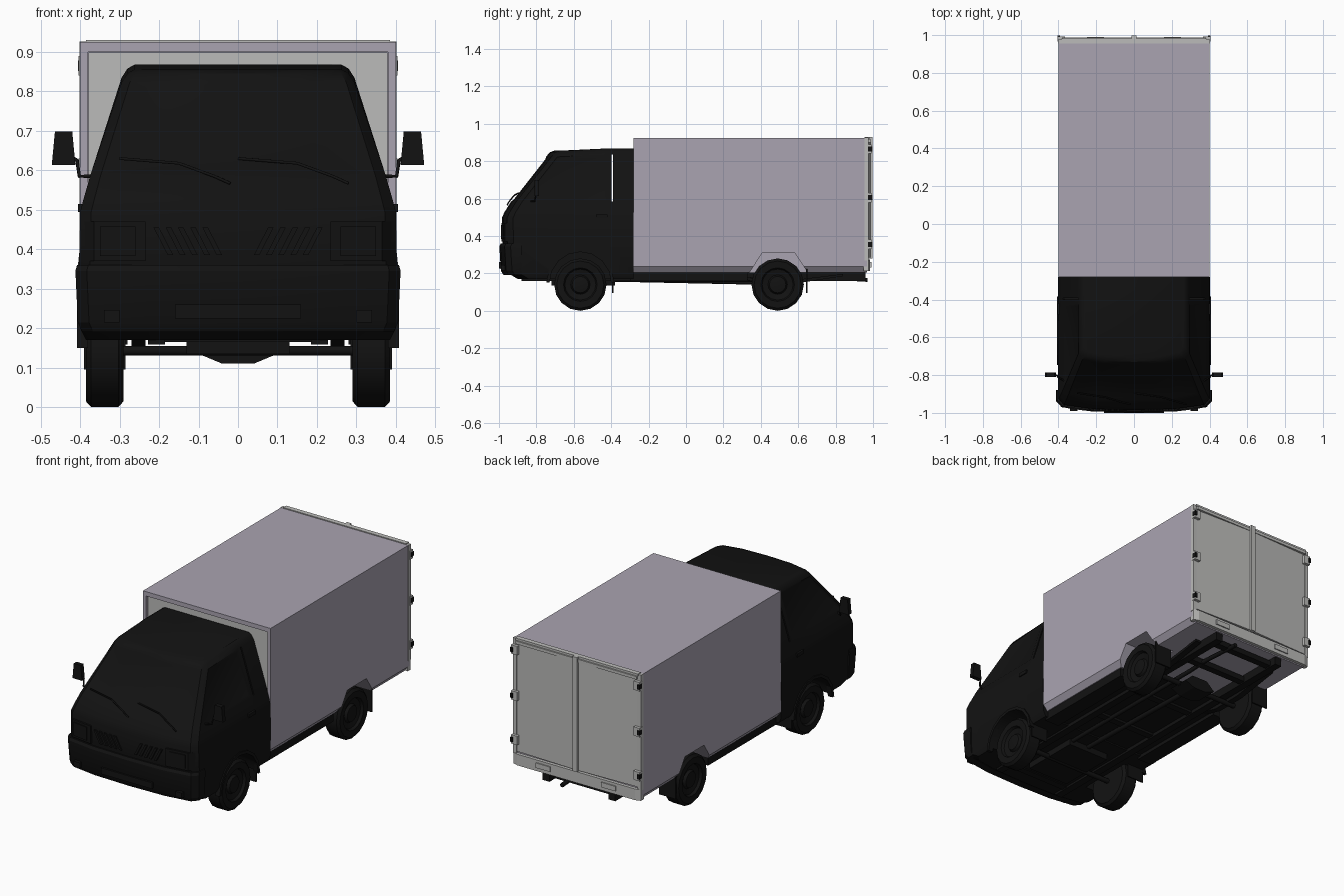
import bpy, bmesh, math

if "Cube" in bpy.data.objects:
    bpy.data.objects.remove(bpy.data.objects["Cube"])

def material(name, r, g, b):
    m = bpy.data.materials.new(name)
    m.diffuse_color = (r, g, b, 1)
    m.use_nodes = True
    m.node_tree.nodes["Principled BSDF"].inputs["Base Color"].default_value = m.diffuse_color
    return m

BLACK = material("black_paint", .006, .006, .006)
LILAC = material("lilac_panel", .40, .37, .44)
GREY = material("grey_panel", .50, .50, .49)

def finish(name, bm, mat, mirror=False):
    bmesh.ops.recalc_face_normals(bm, faces=bm.faces)
    me = bpy.data.meshes.new(name)
    bm.to_mesh(me)
    bm.free()
    ob = bpy.data.objects.new(name, me)
    bpy.context.collection.objects.link(ob)
    me.materials.append(mat)
    if mirror:
        ob.modifiers.new("mirror", 'MIRROR')
    return ob

def prism(name, pts, axis, a, b, mat, mirror=False):
    """Extrude a 2D outline along x, y or z from a to b."""
    put = {'x': lambda p, t: (t, p[0], p[1]),
           'y': lambda p, t: (p[0], t, p[1]),
           'z': lambda p, t: (p[0], p[1], t)}[axis]
    bm = bmesh.new()
    lo = [bm.verts.new(put(p, a)) for p in pts]
    hi = [bm.verts.new(put(p, b)) for p in pts]
    bm.faces.new(lo)
    bm.faces.new(hi)
    for i in range(len(pts)):
        j = (i + 1) % len(pts)
        bm.faces.new((lo[i], lo[j], hi[j], hi[i]))
    return finish(name, bm, mat, mirror)

def box(name, x0, x1, y0, y1, z0, z1, mat, mirror=False):
    return prism(name, [(x0, y0), (x1, y0), (x1, y1), (x0, y1)], 'z', z0, z1, mat, mirror)

def cut(ob, cutter):
    """Subtract the cutter, then throw it away."""
    cutter.hide_render = True
    m = ob.modifiers.new("cut", 'BOOLEAN')
    m.operation, m.solver, m.object = 'DIFFERENCE', 'EXACT', cutter
    dg = bpy.context.evaluated_depsgraph_get()
    me = bpy.data.meshes.new_from_object(ob.evaluated_get(dg))
    ob.modifiers.clear()
    ob.data = me
    bpy.data.objects.remove(cutter)

def loft(rings, sides, drop=0.0):
    """Stack bowed-front rings (z, half width, front y); returns bmesh and wall faces."""
    bm = bmesh.new()
    loops, walls = [], []
    for z, w, f in rings:
        half = [(w * .55, f + .006), (w * .93, f + .028), (w, f + .06)] + [(w, y) for y in sides]
        pts = [(-x, y) for x, y in reversed(half)] + [(0, f)] + half
        loops.append([bm.verts.new((x, y, z - (drop if z > .8 and y < -.5 else 0))) for x, y in pts])
    n = len(loops[0])
    for a, b in zip(loops, loops[1:]):
        walls.append([bm.faces.new((a[i], a[(i + 1) % n], b[(i + 1) % n], b[i])) for i in range(n)])
    bm.faces.new(loops[0])
    bm.faces.new(loops[-1])
    bmesh.ops.recalc_face_normals(bm, faces=bm.faces)
    return bm, walls

def tube(name, pts, r, mat, mirror=False):
    cu = bpy.data.curves.new(name, 'CURVE')
    cu.dimensions = '3D'
    cu.bevel_depth, cu.bevel_resolution, cu.use_fill_caps = r, 1, True
    sp = cu.splines.new('POLY')
    sp.points.add(len(pts) - 1)
    for p, c in zip(sp.points, pts):
        p.co = (*c, 1)
    cu.materials.append(mat)
    ob = bpy.data.objects.new(name, cu)
    bpy.context.collection.objects.link(ob)
    if mirror:
        ob.modifiers.new("mirror", 'MIRROR')

# Cab shell with recessed windscreen and side windows
bm, walls = loft([(.17, .385, -.90), (.20, .40, -.95), (.36, .403, -.982), (.495, .40, -.985),
                  (.525, .392, -.972), (.585, .375, -.935), (.835, .295, -.748),
                  (.858, .28, -.73), (.868, .262, -.705)], [-.42, -.28], .012)
glass = walls[5]
for group in (glass[3:7], glass[1:2], glass[8:9]):
    bmesh.ops.inset_region(bm, faces=group, thickness=.014, depth=-.005, use_even_offset=True)
cab = finish("cab", bm, BLACK)
arch = [(-.565 + .165 * math.cos(t * math.pi / 8), .15 + .165 * math.sin(t * math.pi / 8)) for t in range(16)]
for s in (-1, 1):
    cut(cab, prism("arch_cutter", arch, 'x', s * .27, s * .5, BLACK))
cut(cab, box("slit_cutter", -.5, .5, -.399, -.391, .585, .835, BLACK))

# Fender lips over the front wheels
lip = [(-.565 + r * math.cos(t * math.pi / 8), .15 + r * math.sin(t * math.pi / 8))
       for r, ts in ((.165, range(9)), (.182, range(8, -1, -1))) for t in ts]
prism("fender_lip", lip, 'x', .38, .408, BLACK, True)

# Front bumper with fog lamps and plate
bm, _ = loft([(.19, .395, -.975), (.215, .406, -.99), (.345, .412, -.998), (.36, .408, -.99)], [-.88])
finish("front_bumper", bm, BLACK)
box("fog_lamp", .30, .34, -.99, -.95, .215, .246, BLACK, True)
box("plate_panel", -.16, .16, -1.0, -.98, .225, .26, BLACK)

# Headlamps and slanted grille slats
prism("headlamp_frame", [(.235, -.986), (.365, -.968), (.395, -.93), (.235, -.93)], 'z', .37, .47, BLACK, True)
prism("headlamp_lens", [(.26, -.988), (.35, -.976), (.35, -.94), (.26, -.94)], 'z', .383, .458, BLACK, True)
for i in range(5):
    x = .04 + i * .031
    prism("grille_slat", [(x, .385), (x + .014, .385), (x + .05, .455), (x + .036, .455)],
          'y', -.989, -.97, BLACK, True)

# Door handles, wipers, mirrors
box("door_handle", .39, .406, -.48, -.42, .495, .515, BLACK, True)
for x in (-.02, .28):
    tube("wiper", [(x, -.955, .567), (x - .04, -.945, .585), (x - .13, -.918, .618), (x - .28, -.895, .63)], .004, BLACK)
tube("mirror_arm", [(.37, -.83, .585), (.402, -.81, .585), (.408, -.80, .625), (.425, -.80, .635)], .005, BLACK, True)
prism("side_mirror", [(.412, .613), (.472, .613), (.464, .698), (.42, .698)], 'y', -.81, -.785, BLACK, True)

# Cargo box with chamfered sill, wheel notches and recessed front
cargo = prism("cargo_box", [(-.40, .925), (.40, .925), (.40, .237), (.375, .205), (-.375, .205), (-.40, .237)],
              'y', -.28, .967, LILAC)
notch = [(.33, .19), (.41, .312), (.58, .312), (.66, .19)]
for s in (-1, 1):
    cut(cargo, prism("notch_cutter", notch, 'x', s * .27, s * .5, LILAC))
cut(cargo, box("front_cutter", -.38, .38, -.3, -.26, .24, .90, LILAC))
box("front_panel", -.379, .379, -.264, -.255, .241, .899, GREY)

# Rear frame, doors, hinges and bumper
box("rear_frame_top", -.385, .385, .955, .982, .918, .93, GREY)
box("rear_post", .38, .402, .955, .976, .27, .926, GREY, True)
prism("rear_door", [(.012, .96), (.378, .96), (.378, .974), (.012, .986)], 'z', .285, .917, GREY, True)
box("door_seal", -.014, .014, .96, .998, .28, .93, GREY)
box("door_lip_top", .014, .38, .96, .988, .90, .917, GREY, True)
for z in (.33, .58, .84):
    box("door_hinge", .365, .404, .965, .992, z, z + .05, GREY, True)
    box("hinge_pin", .392, .406, .974, .998, z + .012, z + .038, BLACK, True)
prism("rear_bumper", [(-.40, .95), (.40, .95), (.40, .975), (.37, .985), (-.37, .985), (-.40, .975)],
      'z', .212, .275, GREY)
box("rear_lamp", .16, .25, .97, .991, .232, .26, GREY, True)

# Wheels, revolved profile of (x, radius)
tyre = [(.29, 0), (.29, .125), (.303, .14), (.372, .14), (.385, .126), (.383, .09), (.368, .083),
        (.36, .052), (.374, .044), (.378, .02), (.378, 0)]
for name, y in (("front_wheel", -.565), ("rear_wheel", .49)):
    bm = bmesh.new()
    vs = [bm.verts.new((x, y, .14 - r)) for x, r in tyre]
    es = [bm.edges.new(p) for p in zip(vs, vs[1:])]
    bmesh.ops.spin(bm, geom=vs + es, cent=(0, y, .14), axis=(1, 0, 0), angle=math.tau, steps=16)
    bmesh.ops.remove_doubles(bm, verts=bm.verts, dist=.0005)
    finish(name, bm, BLACK, True)
    tube(name + "_axle", [(-.32, y, .143), (.32, y, .143)], .014, BLACK)
box("front_mudflap", .285, .39, -.396, -.388, .095, .22, BLACK, True)
box("rear_mudflap", .285, .39, .642, .65, .095, .23, BLACK, True)

# Chassis: rails, floor, crossmembers, springs, drivetrain
box("chassis_rail", .185, .228, -.88, .96, .158, .204, BLACK, True)
box("floor_pan", -.28, .28, -.3, .42, .178, .206, BLACK)
box("side_sill", .28, .37, -.30, .33, .158, .206, BLACK, True)
for y in (-.82, -.1, .22, .66, .88):
    box("crossmember", -.2, .2, y, y + .04, .165, .195, BLACK)
prism("leaf_spring", [(.25, .185), (.40, .145), (.58, .145), (.84, .185), (.84, .197), (.58, .165), (.40, .165), (.25, .197)],
      'x', .235, .27, BLACK, True)
tube("drive_shaft", [(0, -.5, .17), (0, .46, .15)], .014, BLACK)
prism("differential", [(-.1, .135), (-.04, .11), (.04, .11), (.1, .135), (.05, .18), (-.05, .18)], 'y', .43, .55, BLACK)
box("engine_sump", -.13, .13, -.72, -.38, .135, .18, BLACK)
tube("exhaust_pipe", [(.11, -.4, .165), (.11, .6, .165), (.1, .72, .18), (.1, .97, .165)], .012, BLACK)

# Smooth only the soft curves
bpy.ops.object.select_all(action='DESELECT')
for ob in bpy.data.objects:
    if ob.type == 'MESH' and ("wheel" in ob.name or ob.name in ("cab", "front_bumper")):
        ob.select_set(True)
        bpy.context.view_layer.objects.active = ob
bpy.ops.object.shade_smooth_by_angle(angle=math.radians(30))
